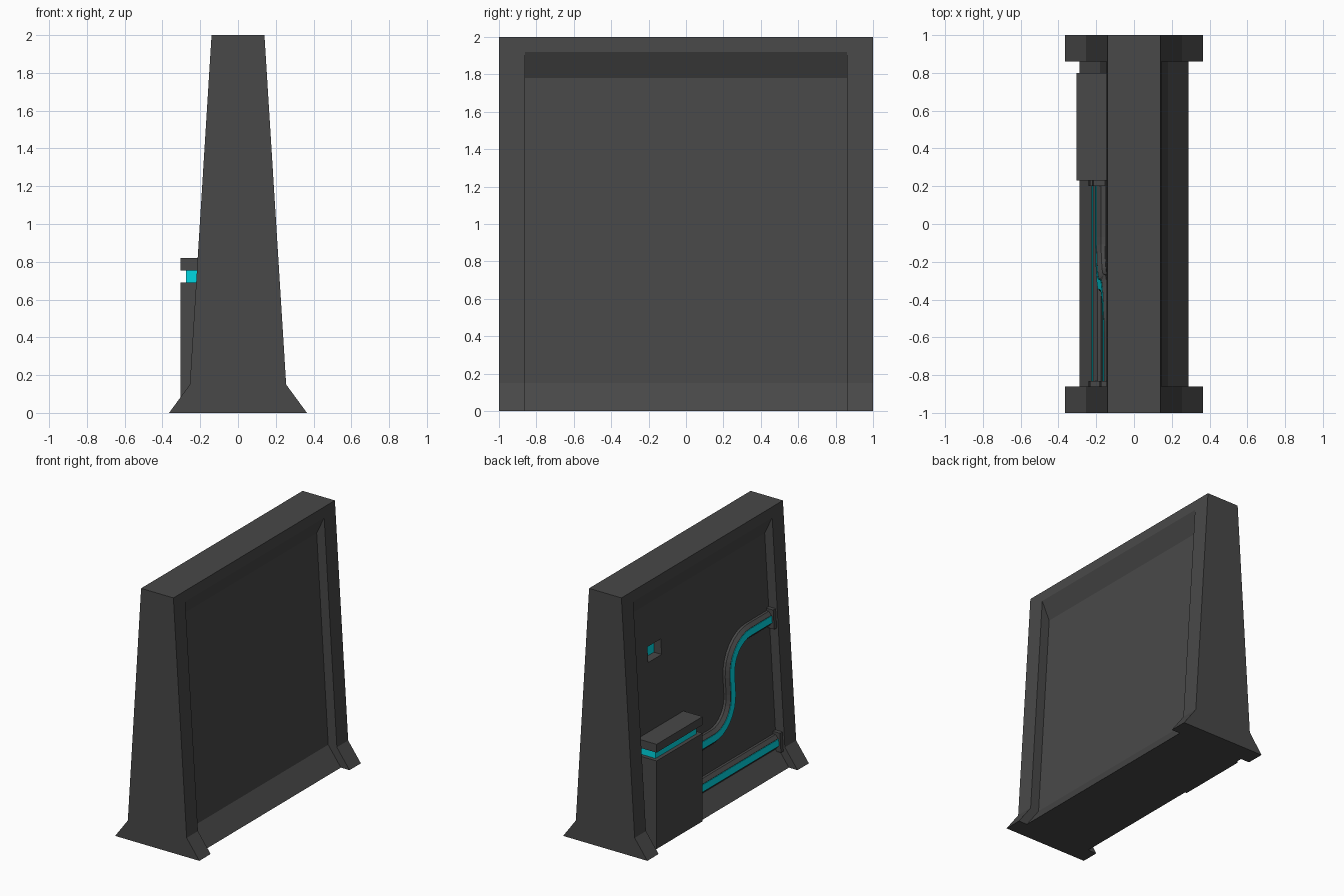
import bpy, bmesh, math

if "Cube" in bpy.data.objects:
    bpy.data.objects.remove(bpy.data.objects["Cube"])


def material(name, rgb):
    m = bpy.data.materials.new(name)
    m.diffuse_color = (*rgb, 1)
    m.use_nodes = True
    m.node_tree.nodes["Principled BSDF"].inputs["Base Color"].default_value = m.diffuse_color
    return m


GREY = material("dark_grey", (0.065, 0.065, 0.065))
CYAN = material("cyan_light", (0.0, 0.68, 0.76))


def loft(name, rings, mat):
    """Closed solid through a list of equal-length point rings."""
    bm = bmesh.new()
    vs = [[bm.verts.new(p) for p in r] for r in rings]
    n = len(vs[0])
    for a, b in zip(vs, vs[1:]):
        for i in range(n):
            j = (i + 1) % n
            bm.faces.new((a[i], a[j], b[j], b[i]))
    bm.faces.new(vs[0])
    bm.faces.new(vs[-1])
    bmesh.ops.recalc_face_normals(bm, faces=bm.faces)
    me = bpy.data.meshes.new(name)
    bm.to_mesh(me)
    bm.free()
    me.materials.append(mat)
    ob = bpy.data.objects.new(name, me)
    bpy.context.collection.objects.link(ob)
    return ob


def prism(name, profile, y0, y1, mat):
    return loft(name, [[(x, y, z) for x, z in profile] for y in (y0, y1)], mat)


def box(name, x, y, z, mat):
    return prism(name, [(x[0], z[0]), (x[1], z[0]), (x[1], z[1]), (x[0], z[1])], *y, mat)


def cut(target, cutter):
    mod = target.modifiers.new("cut", 'BOOLEAN')
    mod.operation, mod.solver, mod.object = 'DIFFERENCE', 'EXACT', cutter
    bpy.context.view_layer.objects.active = target
    bpy.ops.object.modifier_apply(modifier=mod.name)
    bpy.data.objects.remove(cutter, do_unlink=True)


def panel(z):
    """Half thickness of the recessed panel at height z."""
    return 0.18 - (z - 0.15) * 0.0613


def sweep(name, path, section, mat):
    """Sweep a (width, height-off-panel) section along a (y, z) path on the left panel."""
    rings = []
    for i, (y, z) in enumerate(path):
        a, b = path[max(i - 1, 0)], path[min(i + 1, len(path) - 1)]
        ty, tz = b[0] - a[0], b[1] - a[1]
        l = math.hypot(ty, tz)
        ring = []
        for w, d in section:
            zz = z + w * ty / l
            ring.append((-(panel(zz) + d), y - w * tz / l, zz))
        rings.append(ring)
    return loft(name, rings, mat)


# Wall body with a flared foot
half = [(0.365, 0), (0.255, 0.15), (0.14, 2)]
wall = prism("wall_body", half + [(-x, z) for x, z in reversed(half)], -1, 1, GREY)

# Recessed panel on both sides, sloped at the top
recess = [(0.363, -0.1), (0.18, 0.15), (0.08, 1.78), (0.3, 2.254), (0.6, 2.254), (0.6, -0.1)]
for s in (1, -1):
    cut(wall, prism("recess_cutter", [(s * x, z) for x, z in recess], -0.86, 0.86, GREY))

# Small niche with a light at its back
cut(wall, box("niche_cutter", (-0.3, -0.035), (0.455, 0.62), (1.34, 1.46), GREY))
box("niche_light", (-0.04, -0.03), (0.45, 0.625), (1.335, 1.465), CYAN)

# Power cabinet with a light band under its lid
box("cabinet", (-0.305, -0.12), (0.23, 0.80), (0, 0.69), GREY)
box("cabinet_lid", (-0.305, -0.12), (0.23, 0.80), (0.755, 0.82), GREY)
box("cabinet_light", (-0.275, -0.12), (0.26, 0.77), (0.68, 0.765), CYAN)


# Conduit paths: one straight, one S-shaped
def arc(cy, cz, r, a0, a1, n=8):
    return [(cy + r * math.cos(math.radians(a0 + (a1 - a0) * i / n)),
             cz + r * math.sin(math.radians(a0 + (a1 - a0) * i / n))) for i in range(n + 1)]


lower = [(0.24, 0.19), (-0.865, 0.19)]
upper = ([(0.24, 0.51)] + arc(-0.07, 0.76, 0.25, -90, -180)
         + arc(-0.57, 0.89, 0.25, 0, 90) + [(-0.865, 1.14)])
rail = [(-0.055, -0.01), (-0.055, 0.02), (-0.03, 0.042), (0.03, 0.042), (0.055, 0.02), (0.055, -0.01)]
strip = [(-0.027, 0.03), (-0.027, 0.046), (0.027, 0.046), (0.027, 0.03)]
collar = [(-0.075, -0.02), (-0.075, 0.06), (0.075, 0.06), (0.075, -0.02)]

for label, path in (("lower", lower), ("upper", upper)):
    sweep(label + "_conduit", path, rail, GREY)
    sweep(label + "_conduit_light", path, strip, CYAN)
    # Collars where the conduit meets the cabinet and the end post
    z0, z1 = path[0][1], path[-1][1]
    sweep(label + "_cabinet_collar", [(0.235, z0), (0.20, z0)], collar, GREY)
    sweep(label + "_post_collar", [(-0.83, z1), (-0.865, z1)], collar, GREY)
